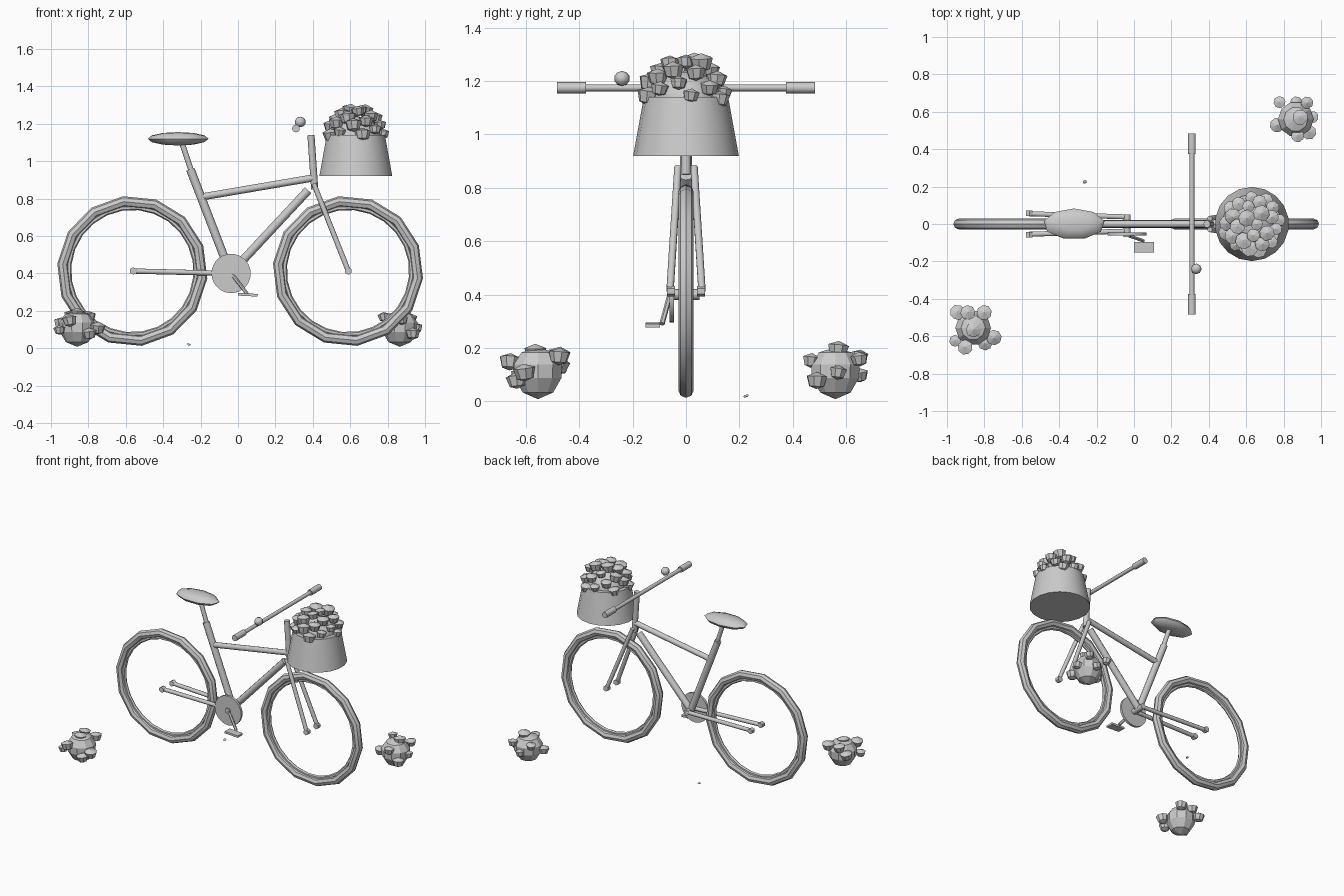
import bpy, math, random
from mathutils import Vector

if "Cube" in bpy.data.objects:
    bpy.data.objects.remove(bpy.data.objects["Cube"])

random.seed(4)


def finish(name, smooth=True):
    o = bpy.context.object
    o.name = name
    if smooth:
        bpy.ops.object.shade_smooth_by_angle(angle=math.radians(40))
    return o


def tube(name, a, b, r, r2=None, sides=10):
    a, b = Vector(a), Vector(b)
    d = b - a
    bpy.ops.mesh.primitive_cone_add(vertices=sides, radius1=r, radius2=r if r2 is None else r2,
                                    depth=d.length, location=(a + b) / 2,
                                    rotation=d.to_track_quat('Z', 'Y').to_euler())
    return finish(name)


def ball(name, loc, scale, seg=8, rings=6):
    bpy.ops.mesh.primitive_uv_sphere_add(segments=seg, ring_count=rings, radius=1, location=loc)
    bpy.context.object.scale = scale
    bpy.ops.object.transform_apply(location=False, rotation=False, scale=True)
    return finish(name)


def ring(name, x, major, minor, seg, sides):
    bpy.ops.mesh.primitive_torus_add(major_radius=major, minor_radius=minor, major_segments=seg,
                                     minor_segments=sides, location=(x, 0, 0.413),
                                     rotation=(math.pi / 2, 0.1, 0))
    return finish(name)


def lathe(name, profile, sides, loc):
    # profile of (radius, height); the ends close to a point
    (_, z0), *mid, (_, z1) = profile
    n = sides
    verts = [(0, 0, z0)]
    for r, z in mid:
        verts += [(r * math.cos(2 * math.pi * i / n), r * math.sin(2 * math.pi * i / n), z) for i in range(n)]
    verts.append((0, 0, z1))
    last = len(verts) - 1
    faces = []
    for i in range(n):
        j = (i + 1) % n
        faces.append((0, 1 + j, 1 + i))
        for k in range(len(mid) - 1):
            s = 1 + k * n
            faces.append((s + i, s + j, s + n + j, s + n + i))
        s = 1 + (len(mid) - 1) * n
        faces.append((s + i, s + j, last))
    me = bpy.data.meshes.new(name)
    me.from_pydata(verts, [], faces)
    o = bpy.data.objects.new(name, me)
    o.location = loc
    bpy.context.collection.objects.link(o)
    return o


def flower(loc, r):
    o = lathe("flower", [(0, -0.8 * r), (0.72 * r, -0.55 * r), (r, 0.4 * r), (0, 0.8 * r)], 8, loc)
    o.rotation_euler = (random.uniform(-.15, .15), random.uniform(-.15, .15), random.uniform(0, 3))


# wheels: tyre and rim
for end, x in (("rear", -0.565), ("front", 0.588)):
    ring(end + "_tyre", x, 0.374, 0.029, 14, 8)
    ring(end + "_rim", x, 0.34, 0.013, 24, 6)

# frame tubes
bracket = (-0.04, 0, 0.40)
tube("seat_tube", bracket, (-0.255, 0, 0.957), 0.023)
tube("down_tube", bracket, (0.375, 0, 0.845), 0.023)
tube("top_tube", (-0.19, 0, 0.81), (0.41, 0, 0.912), 0.019)
tube("stem", (0.41, 0, 0.85), (0.39, 0, 1.14), 0.019)
tube("seat_post", (-0.24, 0, 0.92), (-0.30, 0, 1.10), 0.015)
for s in (-1, 1):
    tube("fork_leg", (0.405, s * 0.03, 0.88), (0.59, s * 0.06, 0.413), 0.014)
    tube("chain_stay", (-0.04, s * 0.038, 0.40), (-0.565, s * 0.055, 0.413), 0.014)
    for x in (0.59, -0.56):
        tube("axle_nut", (x, s * 0.042, 0.413), (x, s * 0.072, 0.413), 0.02, sides=6)

# saddle
ball("saddle", (-0.32, 0, 1.12), (0.165, 0.083, 0.036), 9, 6)

# drivetrain
tube("chainring", (-0.037, -0.045, 0.40), (-0.037, -0.062, 0.40), 0.105, sides=28)
tube("crank_axle", (-0.037, -0.07, 0.40), (-0.037, 0.05, 0.40), 0.02)
tube("crank_arm", (-0.035, -0.06, 0.40), (0.05, -0.09, 0.29), 0.01, sides=6)
bpy.ops.mesh.primitive_cube_add(size=1, location=(0.053, -0.125, 0.286))
bpy.context.object.scale = (0.105, 0.055, 0.014)
bpy.context.object.rotation_euler = (0, 0.05, 0)
finish("pedal", False)

# handlebar, grips and bell
tube("handlebar", (0.31, -0.44, 1.175), (0.31, 0.44, 1.175), 0.013)
for s in (-1, 1):
    tube("grip", (0.31, s * 0.375, 1.175), (0.31, s * 0.483, 1.175), 0.021)
ball("bell", (0.333, -0.24, 1.21), (0.03, 0.03, 0.028), 8, 5)

# basket, wider at the base
tube("basket", (0.63, 0, 0.92), (0.63, 0, 1.14), 0.198, 0.158, 18)

# basket flowers over a dome
ball("basket_dome", (0.63, 0, 1.13), (0.135, 0.135, 0.11), 12, 8)
count = 26
for i in range(count):
    h = 1 - (i + 0.3) / count * 1.05
    a = i * 2.39996
    k = math.sqrt(max(0, 1 - h * h)) * 0.145
    flower((0.635 + k * math.cos(a), k * math.sin(a), 1.135 + 0.145 * h + random.uniform(-.01, .01)),
           random.uniform(0.032, 0.047))

# ground bushes with flowers
bushes = [((0.865, 0.56, 0.108), [(.06, .09, .05), (-.085, .09, .06), (.025, .01, .085),
                                  (-.1, -.03, -.005), (.09, .01, 0), (.01, -.09, .045),
                                  (.07, -.07, -.03), (0, .09, -.01)]),
          ((-0.86, -0.555, 0.108), [(.11, -.05, 0), (-.04, -.105, .04), (-.095, -.07, -.01),
                                    (.065, -.08, -.03), (-.085, .08, .025), (-.03, .08, .065),
                                    (.06, .08, .06), (0, -.01, .075)])]
for c, spots in bushes:
    lathe("bush", [(0, -0.1), (.06, -.075), (.093, -.02), (.095, .03), (.065, .075), (0, .095)], 10, c)
    for p in spots:
        flower(Vector(c) + Vector(p), random.uniform(0.031, 0.042))

# fallen petal
ball("petal", (-0.263, 0.225, 0.02), (0.011, 0.011, 0.004), 6, 4).rotation_euler = (0.4, 0.3, 0)
